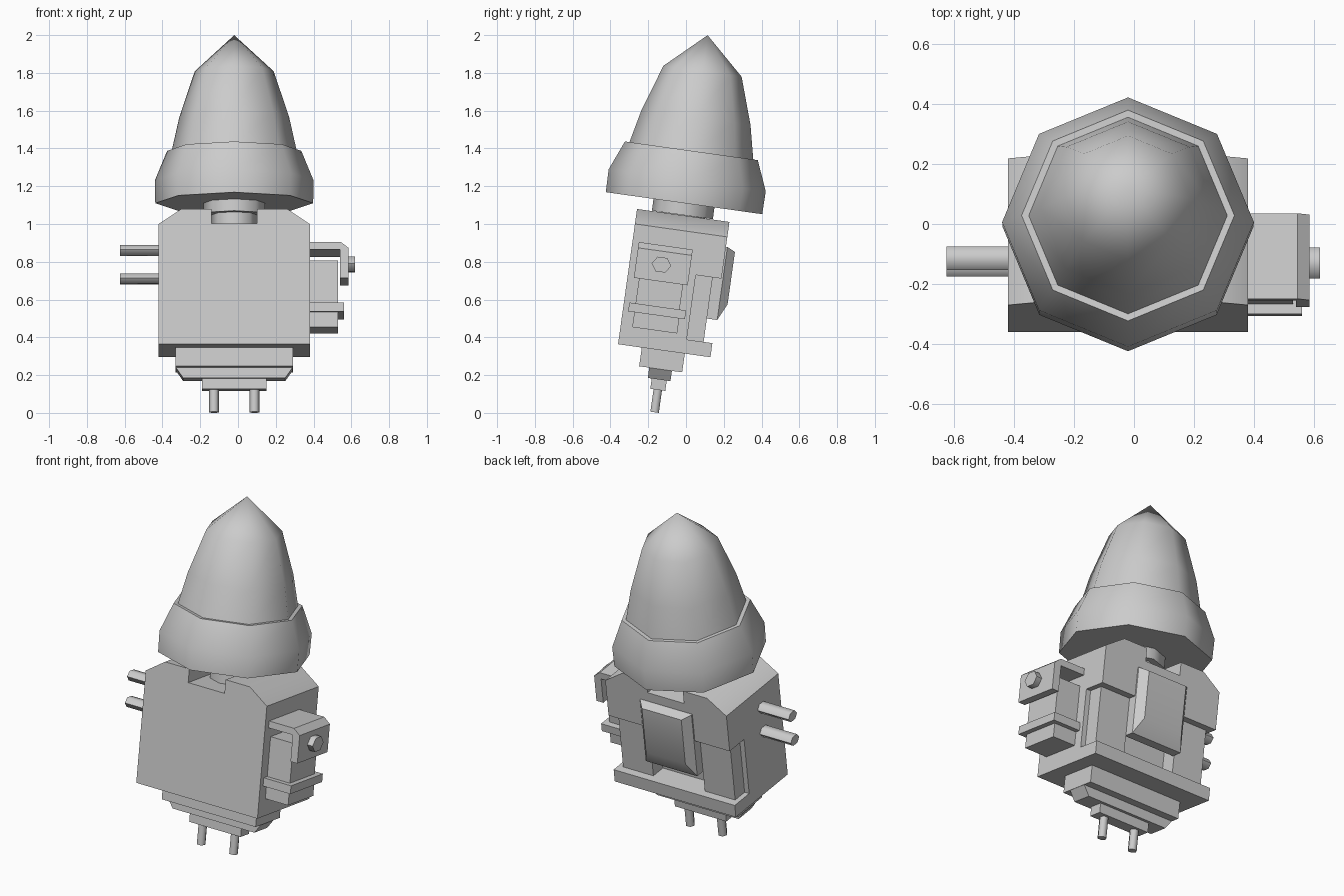
import bpy, bmesh, math
from mathutils import Matrix, Vector

if "Cube" in bpy.data.objects:
    bpy.data.objects.remove(bpy.data.objects["Cube"])

CX, CY = -0.02, -0.165                          # main axis in the untilted frame
TILT = Matrix.Rotation(math.radians(-8), 4, 'X')  # whole model leans back


def loft(name, loops, angle=35):
    """Skin matching rings of points, cap both ends, tilt into place."""
    bm = bmesh.new()
    rings = [[bm.verts.new(Vector(p)) for p in lp] for lp in loops]
    n = len(rings[0])
    for a, b in zip(rings, rings[1:]):
        for i in range(n):
            j = (i + 1) % n
            bm.faces.new((a[i], a[j], b[j], b[i]))
    bm.faces.new(rings[0][::-1])
    bm.faces.new(rings[-1])
    bmesh.ops.remove_doubles(bm, verts=bm.verts, dist=1e-5)
    bmesh.ops.recalc_face_normals(bm, faces=bm.faces)
    me = bpy.data.meshes.new(name)
    bm.transform(TILT)
    bm.to_mesh(me)
    bm.free()
    ob = bpy.data.objects.new(name, me)
    bpy.context.collection.objects.link(ob)
    smooth(ob, angle)
    return ob


def smooth(ob, angle=35):
    bpy.ops.object.select_all(action='DESELECT')
    ob.select_set(True)
    bpy.context.view_layer.objects.active = ob
    bpy.ops.object.shade_smooth_by_angle(angle=math.radians(angle))


def extrude(name, pts, y0, y1):
    return loft(name, [[(x, y, z) for x, z in pts] for y in (y0, y1)])


def box(name, x0, x1, y0, y1, z0, z1):
    return extrude(name, [(x0, z0), (x1, z0), (x1, z1), (x0, z1)], y0, y1)


def lathe(name, profile, sides=8, x=CX, y=CY, angle=50):
    ring = [2 * math.pi * i / sides for i in range(sides)]
    return loft(name, [[(x + r * math.cos(t), y + r * math.sin(t), z) for t in ring]
                       for r, z in profile], angle)


def rod_x(name, x0, x1, y, z, ry, rz, sides=6):
    ring = [2 * math.pi * i / sides for i in range(sides)]
    return loft(name, [[(x, y + ry * math.cos(t), z + rz * math.sin(t)) for t in ring]
                       for x in (x0, x1)], 61)


# Main housing: chamfered shoulders, notch for the neck
half = [(0.4, 0.31), (0.4, 0.953), (0.28, 1.033), (0.12, 1.033), (0.12, 0.955)]
pts = [(CX + x, z) for x, z in half] + [(CX - x, z) for x, z in reversed(half)]
body = extrude("housing", pts, -0.407, 0.087)
# Recess across the lower back, leaving a bottom lip
cutter = box("recess_cutter", -0.7, 0.7, -0.05, 0.3, 0.385, 0.73)
cutter.hide_render = True
mod = body.modifiers.new("recess", 'BOOLEAN')
mod.operation, mod.solver, mod.object = 'DIFFERENCE', 'EXACT', cutter
bpy.context.view_layer.objects.active = body
bpy.ops.object.modifier_apply(modifier=mod.name)
bpy.data.objects.remove(cutter)
smooth(body)

# Pillars in the recess and terminal pins under the base
for side, s in (("left", -1), ("right", 1)):
    x = CX + s * 0.27
    box(f"recess_pillar_{side}", x - 0.1, x + 0.1, -0.06, 0.04, 0.38, 0.735)
    lathe(f"bottom_pin_{side}", [(0.026, -0.02), (0.026, 0.12)], 6, x=CX + s * 0.107, angle=61)

# Rear panel with sloped rim
box("rear_panel_base", CX - 0.17, CX + 0.17, 0.03, 0.095, 0.51, 0.9)
loft("rear_panel_face", [[(CX - h, y, z0), (CX + h, y, z0), (CX + h, y, z1), (CX - h, y, z1)]
                         for h, y, z0, z1 in ((0.17, 0.095, 0.51, 0.9), (0.13, 0.138, 0.6, 0.88))])

# Stepped base
box("base_block", CX - 0.31, CX + 0.31, -0.28, -0.05, 0.21, 0.312)
extrude("base_taper", [(CX - 0.31, 0.212), (CX - 0.27, 0.155), (CX + 0.27, 0.155), (CX + 0.31, 0.212)],
        -0.226, -0.105)
box("base_foot", CX - 0.17, CX + 0.17, -0.205, -0.125, 0.1, 0.16)

# Neck, ring and pointed cap
lathe("neck_lower", [(0.12, 0.94), (0.12, 1.05)])
lathe("neck_upper", [(0.163, 1.035), (0.163, 1.105)])
lathe("cap_ring", [(0.418, 1.098), (0.42, 1.22), (0.355, 1.378), (0.3, 1.375)])
lathe("cap_cone", [(0.335, 1.36), (0.291, 1.557), (0.209, 1.803), (0, 1.996)])

# Prongs on the left side
for i, z in enumerate((0.835, 0.684)):
    rod_x(f"side_prong_{i + 1}", -0.625, -0.4, -0.233, z, 0.04, 0.031)

# Bracket, button and stacked block on the right side
extrude("side_bracket", [(0.37, 0.861), (0.545, 0.861), (0.585, 0.83), (0.585, 0.67),
                         (0.54, 0.67), (0.54, 0.822), (0.37, 0.822)], -0.373, -0.085)
rod_x("side_button", 0.575, 0.62, -0.238, 0.759, 0.052, 0.045)
box("side_block_upper", 0.37, 0.53, -0.345, -0.11, 0.53, 0.765)
box("side_block_collar", 0.37, 0.56, -0.378, -0.075, 0.49, 0.537)
box("side_block_lower", 0.37, 0.53, -0.345, -0.105, 0.41, 0.5)
